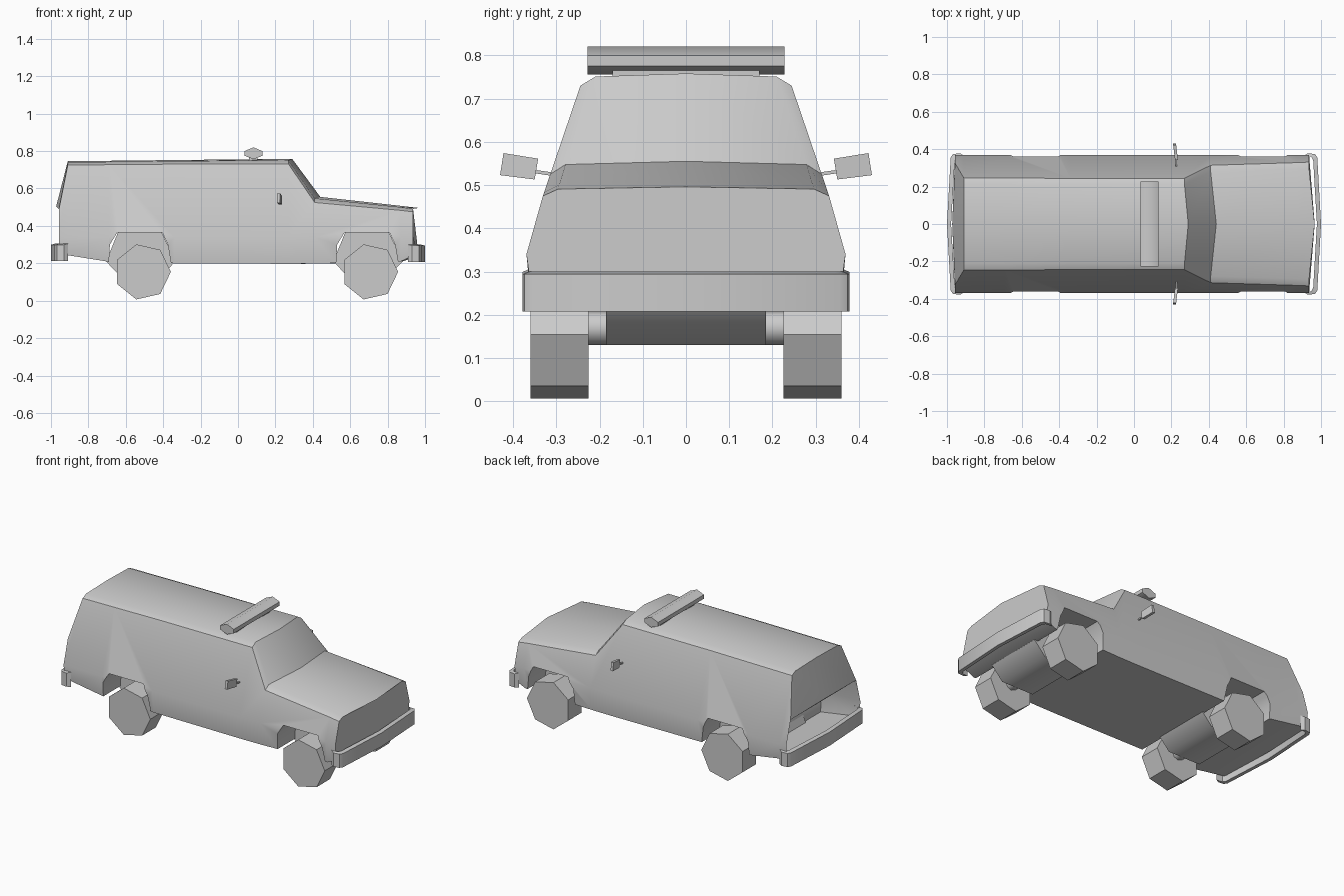
import bpy, bmesh, math
from mathutils import Matrix, Vector

cube = bpy.data.objects.get("Cube")
if cube:
    bpy.data.objects.remove(cube, do_unlink=True)

grey = bpy.data.materials.new("plain grey")
grey.use_nodes = True
colour = (0.6, 0.6, 0.6, 1)
grey.diffuse_color = colour
grey.node_tree.nodes["Principled BSDF"].inputs["Base Color"].default_value = colour


def loft(name, rings, smooth=None):
    """Skin a row of closed rings and cap both ends."""
    bm = bmesh.new()
    loops = [[bm.verts.new(p) for p in ring] for ring in rings]
    n = len(loops[0])
    for a, b in zip(loops, loops[1:]):
        for i in range(n):
            j = (i + 1) % n
            bm.faces.new((a[i], a[j], b[j], b[i]))
    bm.faces.new(loops[0])
    bm.faces.new(loops[-1])
    bmesh.ops.recalc_face_normals(bm, faces=bm.faces)
    mesh = bpy.data.meshes.new(name)
    bm.to_mesh(mesh)
    bm.free()
    obj = bpy.data.objects.new(name, mesh)
    mesh.materials.append(grey)
    bpy.context.collection.objects.link(obj)
    if smooth:
        smooth_shade(obj, smooth)
    return obj


def smooth_shade(obj, degrees):
    bpy.ops.object.select_all(action='DESELECT')
    obj.select_set(True)
    bpy.context.view_layer.objects.active = obj
    bpy.ops.object.shade_smooth_by_angle(angle=math.radians(degrees))


def prism(name, outline, y0, y1, smooth=None):
    """Extrude an x-z outline along y."""
    return loft(name, [[(x, y, z) for x, z in outline] for y in (y0, y1)], smooth)


# Body shell: sections along the length (x, sill, shoulder, top, corner setback)
def section(x, sill, shoulder, top, back):
    w = 0.37 - (shoulder - 0.36) * 0.34
    half = [(0.355, sill), (0.369, 0.34), (w, shoulder), (w - 0.035, shoulder + (top - shoulder) * 0.75)]
    right = [(x - back, -y, z) for y, z in half]
    left = [(x - back, y, z) for y, z in reversed(half)]
    return right + [(x, 0, top)] + left + [(x, 0, sill)]


body = loft("body", [section(*s) for s in (
    (-0.972, 0.25, 0.49, 0.505, -0.015),
    (-0.91, 0.243, 0.725, 0.746, 0),
    (-0.69, 0.208, 0.727, 0.748, 0),
    (-0.34, 0.2, 0.73, 0.752, 0),
    (0.29, 0.197, 0.73, 0.758, 0.02),
    (0.44, 0.198, 0.525, 0.555, 0.03),
    (0.88, 0.21, 0.483, 0.506, 0.01),
    (0.966, 0.24, 0.475, 0.496, 0.03))])

axles = {"rear": -0.52, "front": 0.695}

# Wheel arches cut right through the lower body
for end, x in axles.items():
    arch = [(x - 0.175, 0.1), (x - 0.165, 0.3), (x - 0.125, 0.365),
            (x + 0.115, 0.365), (x + 0.145, 0.3), (x + 0.178, 0.1)]
    cutter = prism(end + "_arch_cutter", arch, -0.5, 0.5)
    cut = body.modifiers.new("arch", 'BOOLEAN')
    cut.object = cutter
    cut.solver = 'EXACT'
    cutter.hide_render = True
    cutter.hide_set(True)
    bpy.context.view_layer.objects.active = body
    bpy.ops.object.modifier_apply(modifier=cut.name)
    bpy.data.objects.remove(cutter, do_unlink=True)
smooth_shade(body, 32)

# Wheel wells, axle stubs and seven-sided wheels
for end, x in axles.items():
    well = [(x - 0.12, 0.37), (x + 0.11, 0.37), (x + 0.185, 0.21),
            (x + 0.11, 0.13), (x - 0.11, 0.13), (x - 0.185, 0.21)]
    prism(end + "_wheel_well", well, -0.185, 0.185, 60)
    cx = x + 0.01

    def ring(radius, sides, z, start):
        steps = [math.radians(start) + i * math.tau / sides for i in range(sides)]
        return [(cx + radius * math.cos(a), z + radius * math.sin(a)) for a in steps]

    for side, s in (("left", 1), ("right", -1)):
        prism(f"{end}_{side}_wheel", ring(0.151, 7, 0.154, 0), s * 0.225, s * 0.36)
        prism(f"{end}_{side}_axle", ring(0.04, 8, 0.17, 0), s * 0.17, s * 0.24, 50)

# Bowed bumpers with ends wrapping round the corners
for name, s, low in (("front_bumper", 1, 0.208), ("rear_bumper", -1, 0.213)):
    rings = []
    for x, y in ((0.93, -0.378), (0.968, -0.374), (0.98, -0.355), (1.0, 0),
                 (0.98, 0.355), (0.968, 0.374), (0.93, 0.378)):
        inner = Vector((x - 0.022, y * 0.965))
        rings.append([(s * x, y, low), (s * x, y, low + 0.086),
                      (s * inner.x, inner.y, low + 0.092), (s * inner.x, inner.y, low)])
    loft(name, rings, 35)

# Roof light bar and its mounting strip
bar = [(0.035, 0.775), (0.035, 0.8), (0.083, 0.82), (0.13, 0.8), (0.13, 0.775), (0.083, 0.756)]
prism("roof_bar", bar, -0.228, 0.228, 65)
mount = [(0.06, 0.74), (0.06, 0.765), (0.105, 0.765), (0.105, 0.74)]
prism("roof_bar_mount", mount, -0.17, 0.17)

# Door mirrors on short stems
face = [(0.342, 0.561), (0.35, 0.513), (0.43, 0.523), (0.422, 0.574)]
for side, s in (("left", 1), ("right", -1)):
    rings = []
    for off in (-0.008, 0.008):
        rings.append([(0.222 + off - (y - 0.385) * 0.12, s * y, z) for y, z in face])
    loft(side + "_mirror", rings)
    stem = [(0.3, 0.52), (0.3, 0.528), (0.355, 0.536), (0.355, 0.528)]
    loft(side + "_mirror_stem", [[(x, s * y, z) for y, z in stem] for x in (0.222, 0.23)])
